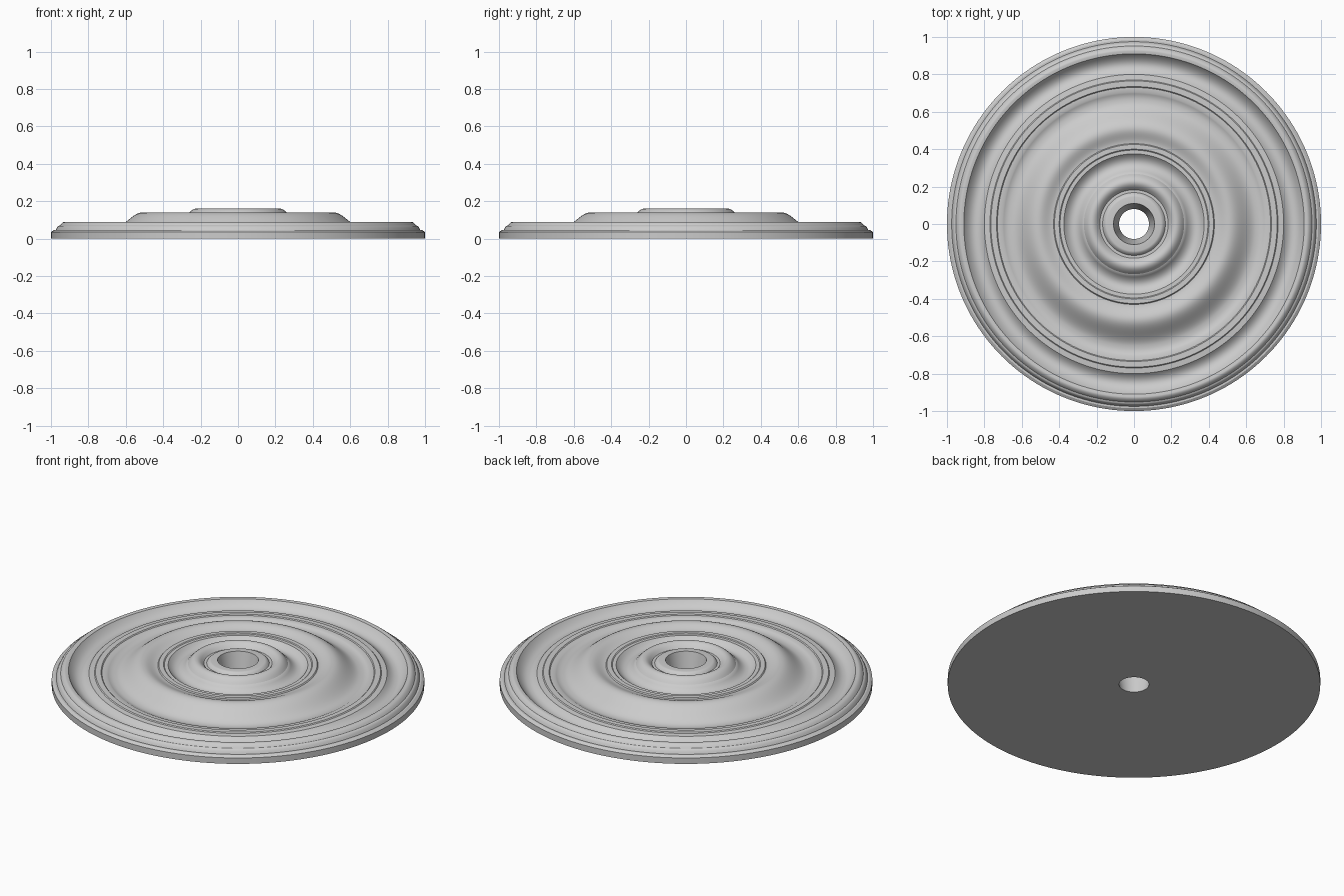
import bpy, bmesh, math

if "Cube" in bpy.data.objects:
    bpy.data.objects.remove(bpy.data.objects["Cube"])

SEGMENTS = 160


def sag(a, b, depth, n=8):
    """Points after a up to b, bowed down (cove) or up (bead) by depth."""
    pts = []
    for i in range(1, n + 1):
        t = i / n
        pts.append((a[0] + (b[0] - a[0]) * t,
                    a[1] + (b[1] - a[1]) * t - depth * 4 * t * (1 - t)))
    return pts


def ease(a, b, n=10):
    """Smooth S-shaped step from a to b."""
    pts = []
    for i in range(1, n + 1):
        t = i / n
        s = (1 - math.cos(math.pi * t)) / 2
        pts.append((a[0] + (b[0] - a[0]) * t, a[1] + (b[1] - a[1]) * s))
    return pts


# Outer rim with stepped mouldings
profile = [(0.08, 0), (1.0, 0), (1.0, 0.035), (0.985, 0.045), (0.975, 0.045)]
profile += sag((0.975, 0.045), (0.96, 0.068), -0.003, 4)
profile += [(0.952, 0.07)]
profile += sag((0.952, 0.07), (0.925, 0.09), -0.005, 6)
profile += [(0.91, 0.087), (0.905, 0.08)]
# Outer cove, then raised flat band with a fine bead
profile += sag((0.905, 0.08), (0.80, 0.07), 0.03, 12)
profile += [(0.77, 0.073), (0.765, 0.078), (0.735, 0.078), (0.73, 0.073), (0.705, 0.073)]
# Broad dish rising to a rounded swell
profile += sag((0.705, 0.073), (0.66, 0.062), 0.004, 5)
profile += ease((0.66, 0.062), (0.51, 0.14), 14)
profile += ease((0.51, 0.14), (0.43, 0.118), 8)
# Inner fillet ring and cove
profile += [(0.425, 0.124), (0.40, 0.124), (0.395, 0.12), (0.375, 0.12)]
profile += sag((0.375, 0.12), (0.275, 0.125), 0.03, 12)
# Central bead, collar and tapered hole
profile += [(0.268, 0.128)]
profile += sag((0.268, 0.128), (0.19, 0.14), -0.026, 10)
profile += [(0.183, 0.132), (0.168, 0.132)]
profile += sag((0.168, 0.132), (0.145, 0.15), -0.004, 5)
profile += [(0.11, 0.15)]

# Revolve the closed profile
bm = bmesh.new()
rings = []
for r, z in profile:
    rings.append([bm.verts.new((r * math.cos(2 * math.pi * k / SEGMENTS),
                                r * math.sin(2 * math.pi * k / SEGMENTS), z))
                  for k in range(SEGMENTS)])
for a, b in zip(rings, rings[1:] + rings[:1]):
    for k in range(SEGMENTS):
        j = (k + 1) % SEGMENTS
        bm.faces.new((a[k], a[j], b[j], b[k]))
bmesh.ops.recalc_face_normals(bm, faces=bm.faces)

mesh = bpy.data.meshes.new("ceiling_medallion")
bm.to_mesh(mesh)
bm.free()
medallion = bpy.data.objects.new("ceiling_medallion", mesh)
bpy.context.collection.objects.link(medallion)
bpy.context.view_layer.objects.active = medallion
medallion.select_set(True)
bpy.ops.object.shade_smooth_by_angle(angle=math.radians(30))
